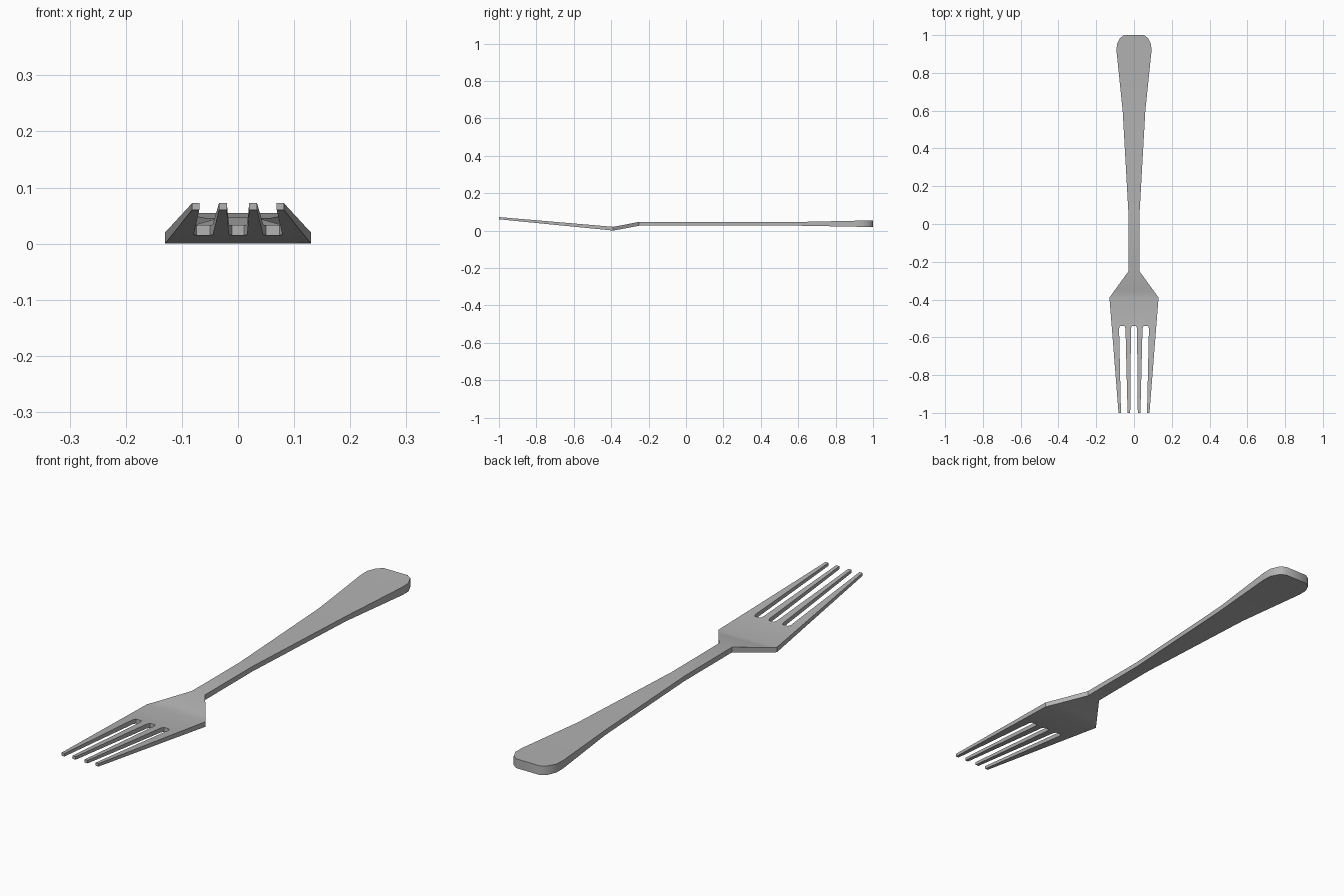
import bpy
import bmesh

cube = bpy.data.objects.get("Cube")
if cube:
    bpy.data.objects.remove(cube, do_unlink=True)

steel = bpy.data.materials.new("grey steel")
steel.use_nodes = True
colour = (0.45, 0.45, 0.45, 1)
steel.diffuse_color = colour
steel.node_tree.nodes["Principled BSDF"].inputs["Base Color"].default_value = colour

# Side profile: y, underside z, top z
PROFILE = [(-1, .06, .072), (-.39, 0, .02), (-.355, .006, .026), (-.25, .026, .047),
           (.05, .026, .046), (.6, .026, .046), (.93, .02, .053), (1, .018, .055)]

# Handle and neck outline: y, half width
STATIONS = [(1, .052), (.985, .074), (.95, .091), (.91, .092), (.6, .06), (.3, .043),
            (.05, .029), (-.25, .029), (-.355, .105), (-.39, .13)]

# Right-hand tines: root inner x, root outer x, tip inner x, tip outer x
TINES = [(.016, .045, .02, .034), (.079, .117, .069, .082)]
ROOT, SLOT_END, CHAMFER = -.553, -.54, .005


def height(y, side):
    for a, b in zip(PROFILE, PROFILE[1:]):
        if y <= b[0]:
            t = (y - a[0]) / (b[0] - a[0])
            return a[side] + t * (b[side] - a[side])
    return PROFILE[-1][side]


bm = bmesh.new()
points = {}


def vert(x, y):
    key = (round(x, 4), round(y, 4))
    if key not in points:
        points[key] = bm.verts.new((x, y, 0))
    return points[key]


def face(outline):
    bm.faces.new([vert(x, y) for x, y in outline])


# Handle and shoulders
for (y0, w0), (y1, w1) in zip(STATIONS, STATIONS[1:]):
    face([(-w0, y0), (-w1, y1), (w1, y1), (w0, y0)])

# Tines on both sides
all_tines = [tuple(-v for v in (b, a, d, c)) for a, b, c, d in reversed(TINES)] + TINES
for a, b, c, d in all_tines:
    face([(a, ROOT), (c, -1), (d, -1), (b, ROOT)])

# Plate with chamfered slot ends
y_plate, w_plate = STATIONS[-1]
plate = [(-w_plate, y_plate)]
for i, (a, b, _, _) in enumerate(all_tines):
    if i:
        plate += [(all_tines[i - 1][1] + CHAMFER, SLOT_END), (a - CHAMFER, SLOT_END)]
    plate += [(a, ROOT), (b, ROOT)]
face(plate + [(w_plate, y_plate)])

# Thicken to the side profile
lower = list(bm.verts)
upper = [e for e in bmesh.ops.extrude_face_region(bm, geom=list(bm.faces))["geom"]
         if isinstance(e, bmesh.types.BMVert)]
for v in lower:
    v.co.z = height(v.co.y, 1)
for v in upper:
    v.co.z = height(v.co.y, 2)
bmesh.ops.recalc_face_normals(bm, faces=bm.faces)

mesh = bpy.data.meshes.new("fork")
bm.to_mesh(mesh)
bm.free()
mesh.materials.append(steel)
fork = bpy.data.objects.new("fork", mesh)
bpy.context.collection.objects.link(fork)
bpy.context.view_layer.objects.active = fork
fork.select_set(True)
bpy.ops.object.shade_smooth_by_angle(angle=0.6)
